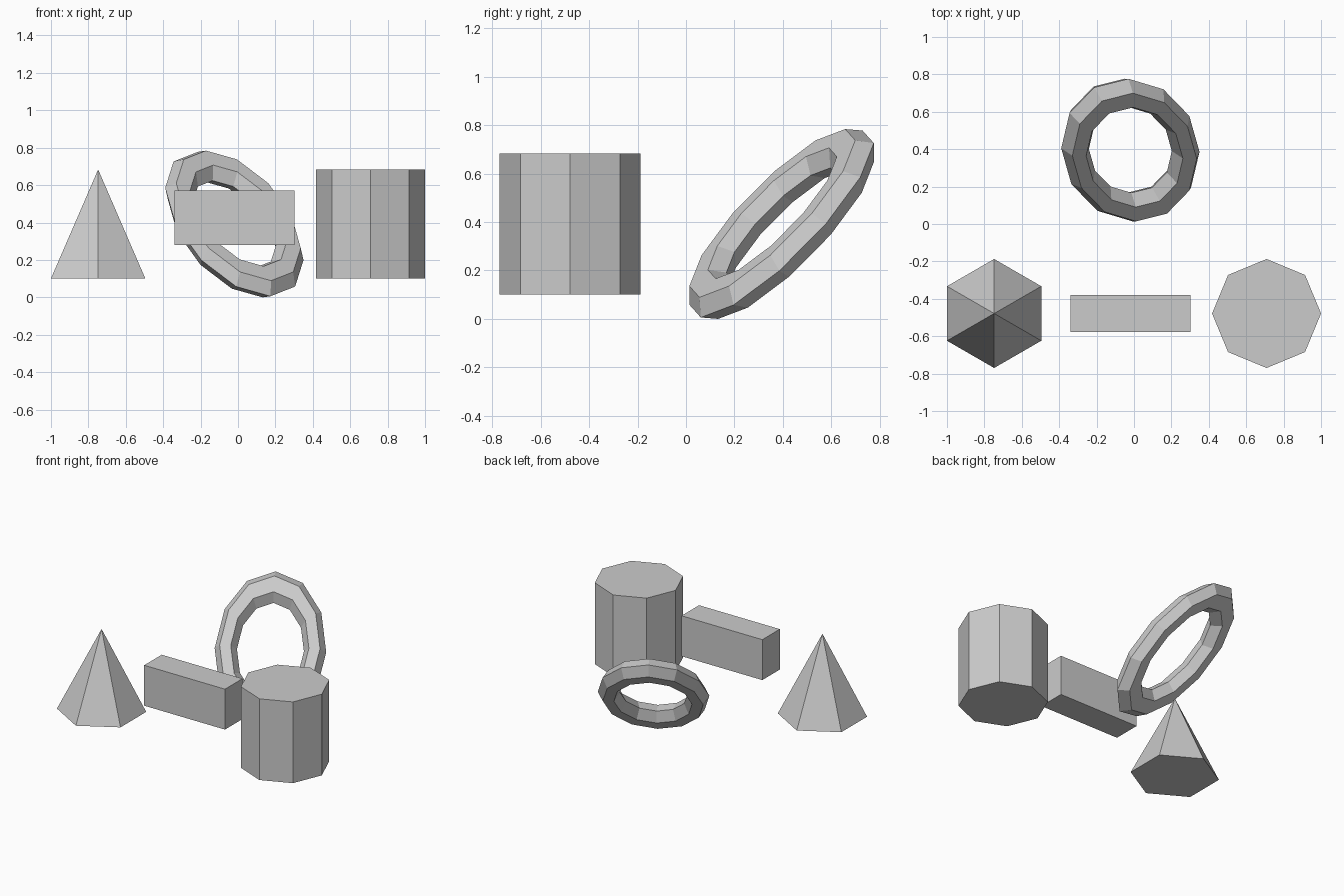
import bpy
from math import radians

# Remove the default cube only
default = bpy.data.objects.get("Cube")
if default:
    bpy.data.objects.remove(default, do_unlink=True)

UNIT = 0.2913          # common radius of the solids
MID_X = -0.0195        # middle of the row
ROW_Y = -0.4785        # front row
MID_Z = 0.392

# Single plain colour
grey = bpy.data.materials.new("light_grey")
grey.use_nodes = True
colour = (0.6, 0.6, 0.6, 1.0)
grey.diffuse_color = colour
grey.node_tree.nodes["Principled BSDF"].inputs["Base Color"].default_value = colour


def finish(name):
    """Name the newest primitive, shade it flat and give it the material."""
    obj = bpy.context.object
    obj.name = obj.data.name = name
    obj.data.materials.clear()
    obj.data.materials.append(grey)
    bpy.ops.object.shade_flat()
    return obj


# Six-sided pyramid on the right-hand end
bpy.ops.mesh.primitive_cone_add(
    vertices=6, radius1=UNIT, radius2=0, depth=2 * UNIT,
    location=(MID_X - 2.5 * UNIT, ROW_Y, MID_Z))
finish("hexagonal_pyramid")

# Long block in the middle
bpy.ops.mesh.primitive_cube_add(size=1, location=(MID_X, ROW_Y, 0.425))
finish("block").scale = (0.641, 0.198, 0.29)

# Eight-sided prism on the left-hand end
bpy.ops.mesh.primitive_cylinder_add(
    vertices=8, radius=UNIT, depth=2 * UNIT,
    location=(MID_X + 2.5 * UNIT, ROW_Y, MID_Z))
finish("octagonal_prism")

# Tilted, stretched ring at the back
bpy.ops.mesh.primitive_torus_add(
    major_segments=12, minor_segments=6,
    major_radius=UNIT, minor_radius=UNIT / 4,
    location=(MID_X, ROW_Y + 3 * UNIT, MID_Z),
    rotation=(radians(45), 0, radians(30)))
finish("tilted_ring").scale = (1, 1.5, 1)
